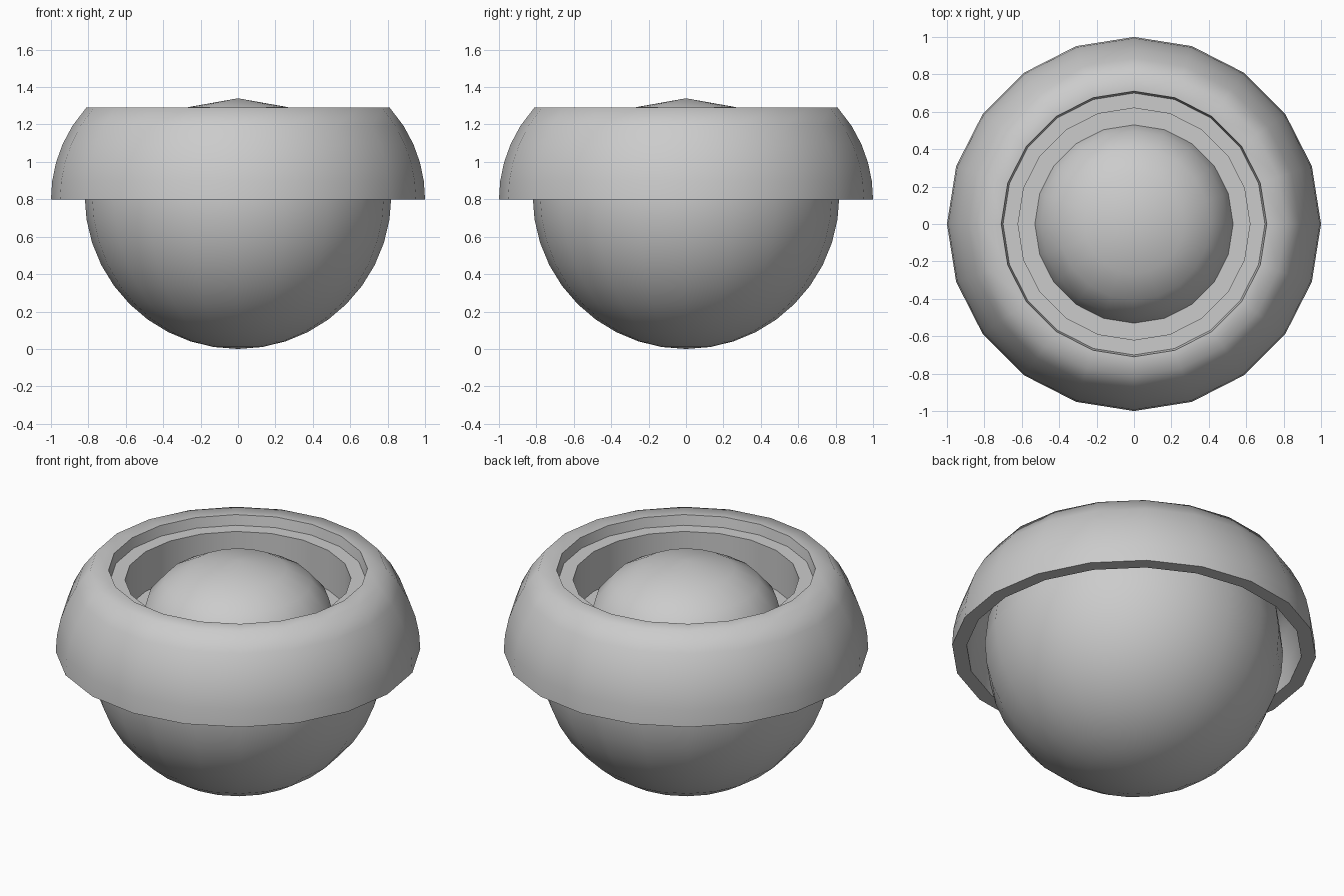
import bpy, bmesh
from math import sin, cos, pi, radians, sqrt

if "Cube" in bpy.data.objects:
    bpy.data.objects.remove(bpy.data.objects["Cube"])

SIDES = 20


def lathe(name, profile, closed=False, angle=60):
    """Revolve (radius, z) points around z; radius 0 gives a pole."""
    bm = bmesh.new()
    rings = []
    for r, z in profile:
        if r < 1e-5:
            rings.append([bm.verts.new((0, 0, z))] * SIDES)
        else:
            rings.append([bm.verts.new((r * cos(2 * pi * i / SIDES),
                                        r * sin(2 * pi * i / SIDES), z))
                          for i in range(SIDES)])
    pairs = list(zip(rings, rings[1:]))
    if closed:
        pairs.append((rings[-1], rings[0]))
    for a, b in pairs:
        for i in range(SIDES):
            j = (i + 1) % SIDES
            bm.faces.new(dict.fromkeys((a[i], a[j], b[j], b[i])))
    bmesh.ops.recalc_face_normals(bm, faces=bm.faces)
    mesh = bpy.data.meshes.new(name)
    bm.to_mesh(mesh)
    bm.free()
    obj = bpy.data.objects.new(name, mesh)
    bpy.context.collection.objects.link(obj)
    bpy.ops.object.select_all(action='DESELECT')
    obj.select_set(True)
    bpy.context.view_layer.objects.active = obj
    bpy.ops.object.shade_smooth_by_angle(angle=radians(angle))
    return obj


def bulge(radius, z):
    """Radius of the rounded collar at a given height."""
    return radius - 0.73 + sqrt(0.73 ** 2 - (z - 0.8) ** 2)


FLOOR = 0.99

# Round lower body, closed by the recessed floor
R = 0.82
body = [(R * sin(radians(9 * k)), R - R * cos(radians(9 * k))) for k in range(11)]
body += [(0.80, FLOOR), (0, FLOOR)]
lathe("lower_body", body)

# Hollow overhanging collar with a stepped opening
outer = [(bulge(1.0, 0.8 + 0.49 * k / 5), 0.8 + 0.49 * k / 5) for k in range(6)]
opening = [(0.71, 1.29), (0.70, 1.23), (0.62, 1.23), (0.62, FLOOR), (0.68, FLOOR), (0.70, 1.19)]
inner = [(bulge(0.92, z), z) for z in (1.17, 1.05, 0.92, 0.8)]
lathe("collar", outer + opening + inner, closed=True)

# Flattened dome inside the opening
H = 1.34 - FLOOR
dome = [(0.53 * sin(radians(a)), FLOOR + H * cos(radians(a))) for a in (0, 30, 50, 70, 90)]
lathe("dome", dome)
